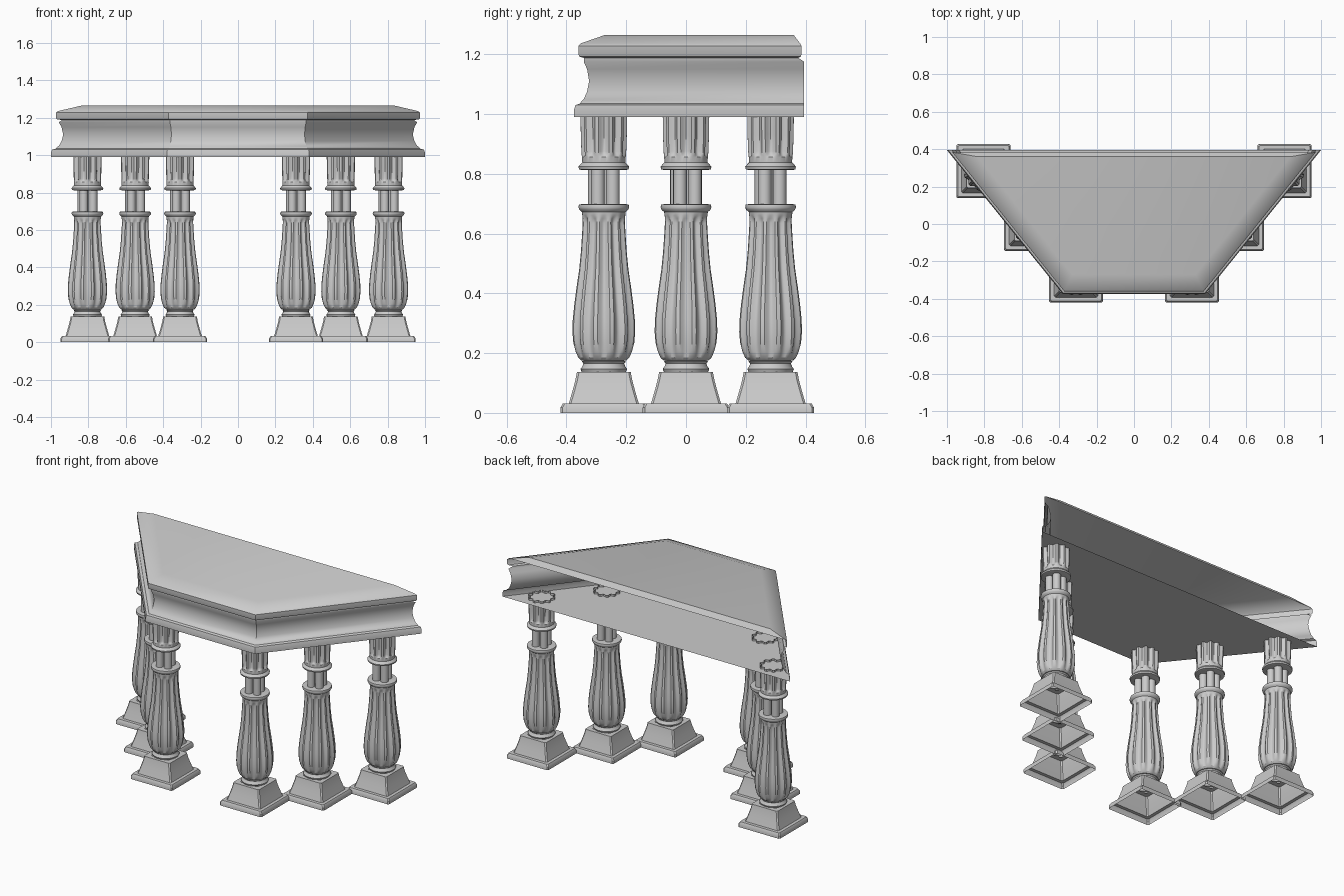
import bpy, bmesh
from math import pi, cos, sin, hypot

if "Cube" in bpy.data.objects:
    bpy.data.objects.remove(bpy.data.objects["Cube"])


def finish(bm, name, smooth=True):
    bmesh.ops.recalc_face_normals(bm, faces=bm.faces)
    me = bpy.data.meshes.new(name)
    bm.to_mesh(me)
    bm.free()
    ob = bpy.data.objects.new(name, me)
    bpy.context.collection.objects.link(ob)
    if smooth:
        bpy.ops.object.select_all(action='DESELECT')
        ob.select_set(True)
        bpy.context.view_layer.objects.active = ob
        bpy.ops.object.shade_smooth_by_angle(angle=0.6)
    return ob


def loft(bm, rings, closed=True):
    rows = [[bm.verts.new(p) for p in r] for r in rings]
    n = len(rows[0])
    for a, b in zip(rows, rows[1:]):
        for i in range(n if closed else n - 1):
            j = (i + 1) % n
            bm.faces.new((a[i], a[j], b[j], b[i]))
    return rows


def turned(name, rows, flutes, seg):
    """Lathe rows of (radius, z, flute depth); grooves cut by radius."""
    bm = bmesh.new()
    rings = []
    for r, z, d in rows:
        ring = []
        for i in range(seg):
            a = 2 * pi * i / seg
            rr = r - d * max(0, cos(flutes * a) + 0.35) ** 0.6
            ring.append((rr * cos(a), rr * sin(a), z))
        rings.append(ring)
    loft(bm, rings)
    return finish(bm, name)


def square_base():
    bm = bmesh.new()
    prof = [(.145, 0), (.145, .018), (.137, .032), (.117, .032), (.113, .045),
            (.103, .08), (.095, .11), (.090, .137), (.06, .137)]
    c = .007
    rings = [[(x * (h - u), y * (h - v), z)
              for x, y, u, v in ((1, -1, 0, c), (1, 1, 0, c), (1, 1, c, 0), (-1, 1, c, 0),
                                 (-1, 1, 0, c), (-1, -1, 0, c), (-1, -1, c, 0), (1, -1, c, 0))]
             for h, z in prof]
    loft(bm, rings)
    return finish(bm, "column_base")


def colonettes():
    bm = bmesh.new()
    for k in range(4):
        a = pi / 4 + 0.2 + k * pi / 2
        cx, cy = .036 * cos(a), .036 * sin(a)
        loft(bm, [[(cx + .023 * cos(t * pi / 8), cy + .023 * sin(t * pi / 8), z)
                   for t in range(16)] for z in (.69, .825)])
    return finish(bm, "column_neck")


# Column parts, built once at the origin
ring = turned("column_foot_ring", [(.06, .135, 0), (.074, .137, 0), (.078, .147, 0),
              (.072, .155, 0), (.068, .165, 0), (.074, .172, 0), (.06, .178, 0)], 1, 48)
body = turned("column_body", [(.05, .174, 0), (.075, .175, 0), (.087, .185, .002), (.096, .205, .007),
              (.104, .235, .010), (.107, .27, .011), (.106, .31, .011), (.101, .36, .011),
              (.093, .42, .011), (.084, .48, .010), (.078, .54, .009), (.074, .60, .009),
              (.072, .635, .009), (.072, .65, .006), (.072, .66, 0), (.073, .672, 0),
              (.082, .680, 0), (.085, .688, 0), (.083, .697, 0), (.07, .699, 0), (0.001, .699, 0)], 12, 96)
capital = turned("column_capital", [(.001, .812, 0), (.072, .812, 0), (.083, .815, 0), (.085, .824, 0),
                 (.078, .832, 0), (.072, .838, 0), (.073, .856, 0), (.074, .862, .007),
                 (.075, .875, .012), (.077, .93, .012), (.078, 1.003, .012)], 10, 80)
parts = [square_base(), ring, body, colonettes(), capital]

# Six columns: three down each slanted side
spots = [(s * x, y) for s in (-1, 1) for x, y in ((.31, -.275), (.55, 0), (.805, .283))]
for k, (x, y) in enumerate(spots):
    for p in parts:
        q = p if k == 0 else p.copy()
        if k:
            bpy.context.collection.objects.link(q)
        q.location = (x, y, 0)

# Slab: moulded edge along the three outer sides, open at the back
SX, SY, FX, FY, BY = 1.0, .395, .38, -.375, .395
slope = (SX - FX) / (BY - FY)
k_off = hypot(1, slope)


def outline(d, z, back):
    fy = FY + d
    fx = FX + slope * d - k_off * d
    bx = FX + slope * (back - FY) - k_off * d
    return [(-bx, back, z), (-fx, fy, z), (fx, fy, z), (bx, back, z)]


bm = bmesh.new()
edge = [(0, .99), (0, 1.012), (.005, 1.03), (.02, 1.035), (.027, 1.045), (.033, 1.05),
        (.044, 1.075), (.051, 1.11), (.044, 1.15), (.033, 1.175), (.033, 1.188),
        (.018, 1.192), (.015, 1.2), (.015, 1.228), (.022, 1.236)]
rows = loft(bm, [outline(d, z, BY - d * .6 if z > 1.18 else BY) for d, z in edge], closed=False)
bm.faces.new(rows[0])
# Bevelled top, closed along the back with a thin lip
top = [bm.verts.new(p) for p in outline(.105, 1.265, .36)]
for i in range(4):
    j = (i + 1) % 4
    bm.faces.new((rows[-1][i], rows[-1][j], top[j], top[i]))
bm.faces.new(top)
finish(bm, "table_top")
